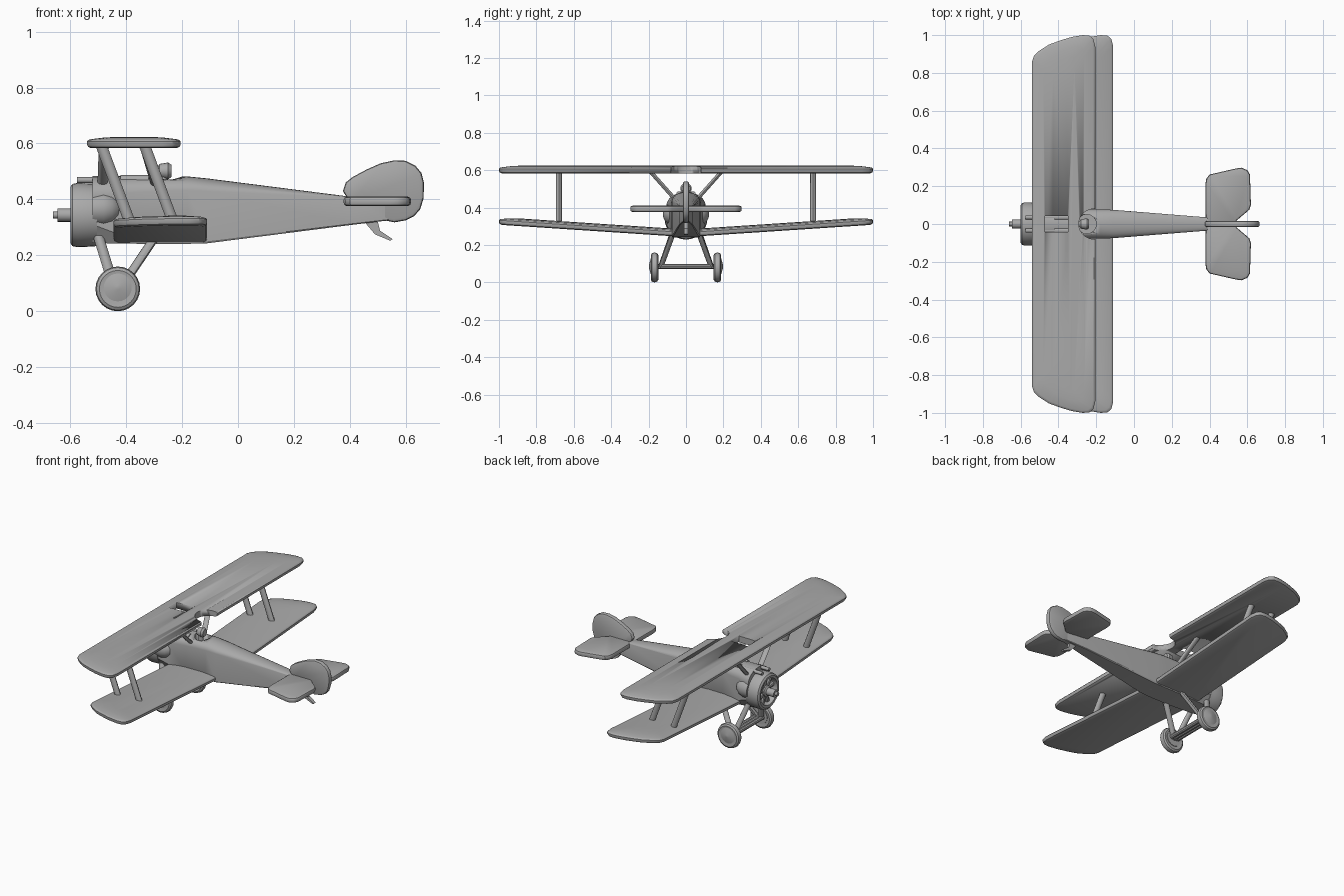
import bpy, bmesh, math
from mathutils import Vector

if bpy.data.objects.get("Cube"):
    bpy.data.objects.remove(bpy.data.objects["Cube"])

grey = bpy.data.materials.new("plain grey")
grey.use_nodes = True
COLOUR = (0.4, 0.4, 0.4, 1)
grey.diffuse_color = COLOUR
grey.node_tree.nodes["Principled BSDF"].inputs["Base Color"].default_value = COLOUR


def finish(name, bm, angle=35):
    bmesh.ops.recalc_face_normals(bm, faces=bm.faces)
    mesh = bpy.data.meshes.new(name)
    bm.to_mesh(mesh)
    bm.free()
    mesh.materials.append(grey)
    ob = bpy.data.objects.new(name, mesh)
    bpy.context.collection.objects.link(ob)
    bpy.ops.object.select_all(action='DESELECT')
    ob.select_set(True)
    bpy.context.view_layer.objects.active = ob
    bpy.ops.object.shade_smooth_by_angle(angle=math.radians(angle))
    return ob


def loft(name, loops, caps=True, angle=35, dihedral=0):
    """Skin a list of closed loops with equal point counts."""
    bm = bmesh.new()
    rows = [[bm.verts.new(p) for p in loop] for loop in loops]
    n = len(rows[0])
    for a, b in zip(rows, rows[1:]):
        for i in range(n):
            j = (i + 1) % n
            bm.faces.new((a[i], a[j], b[j], b[i]))
    if caps:
        bm.faces.new(rows[0])
        bm.faces.new(rows[-1])
    if dihedral:
        bmesh.ops.bisect_plane(bm, geom=bm.verts[:] + bm.edges[:] + bm.faces[:],
                               plane_co=(0, 0, 0), plane_no=(0, 1, 0))
        for v in bm.verts:
            v.co.z += dihedral * abs(v.co.y)
    return finish(name, bm, angle)


def plate(name, outline, rings, place, dihedral=0):
    """Rounded-edge plate: the outline shrunk by each ring's inset at its height."""
    us, vs = zip(*outline)
    cu, cv = (min(us) + max(us)) / 2, (min(vs) + max(vs)) / 2
    hu, hv = max(us) - cu, max(vs) - cv
    loops = [[place(cu + (u - cu) * (1 - d / hu), cv + (v - cv) * (1 - d / hv), h)
              for u, v in outline] for d, h in rings]
    return loft(name, loops, dihedral=dihedral)


def lathe(name, profile, centre, axis='X', sides=32, caps=True):
    """Turn (distance along axis, radius) pairs around an axis through centre."""
    loops = []
    for t, r in profile:
        ring = []
        for i in range(sides):
            a = math.tau * i / sides
            c, s = r * math.cos(a), r * math.sin(a)
            ring.append(Vector(centre) + Vector({'X': (t, c, s), 'Y': (c, t, s), 'Z': (c, s, t)}[axis]))
        loops.append(ring)
    return loft(name, loops, caps)


def strut(name, start, end, chord=0.036, thick=0.028, sides=8):
    """Streamlined bar with its chord along x, cut level at both ends."""
    loops = []
    for p in (start, end):
        loops.append([(p[0] + chord / 2 * math.cos(math.tau * i / sides),
                       p[1] + thick / 2 * math.sin(math.tau * i / sides), p[2])
                      for i in range(sides)])
    return loft(name, loops, angle=50)


def cut(target, cutter):
    bpy.context.view_layer.objects.active = target
    mod = target.modifiers.new("cut", 'BOOLEAN')
    mod.operation, mod.solver, mod.object = 'DIFFERENCE', 'EXACT', cutter
    bpy.ops.object.modifier_apply(modifier=mod.name)
    bpy.data.objects.remove(cutter)


# Wings
tip = [(-0.54, 0.86), (-0.53, 0.89), (-0.505, 0.915), (-0.45, 0.95), (-0.39, 0.972),
       (-0.33, 0.99), (-0.27, 1.0), (-0.235, 0.997), (-0.215, 0.98), (-0.205, 0.94)]
wing = tip + [(x, -y) for x, y in reversed(tip)]
section = [(0.015, -0.02), (0.004, -0.015), (0, -0.006), (0, 0.004),
           (0.004, 0.009), (0.012, 0.012), (0.06, 0.018), (0.11, 0.021)]
upper = plate("upper_wing", wing, section, lambda u, v, h: (u, v, 0.603 + h))
plate("lower_wing", wing, section, lambda u, v, h: (u + 0.095, v, 0.262 + h), dihedral=0.066)
cut(upper, lathe("cutout", [(0.5, 0.08), (0.7, 0.08)], (-0.212, 0, 0), 'Z'))
window = [(-0.47, -0.042), (-0.35, -0.042), (-0.35, 0.042), (-0.47, 0.042)]
cut(upper, loft("window", [[(x, y, z) for x, y in window] for z in (0.5, 0.7)]))

# Fuselage: x, bottom half width, half width, bottom, lower side, upper side, top
stations = [(-0.52, 0.06, 0.105, 0.245, 0.31, 0.41, 0.483),
            (-0.44, 0.065, 0.09, 0.242, 0.28, 0.42, 0.484),
            (-0.32, 0.072, 0.08, 0.241, 0.256, 0.428, 0.484),
            (-0.18, 0.072, 0.077, 0.241, 0.25, 0.433, 0.482),
            (-0.11, 0.07, 0.075, 0.243, 0.25, 0.43, 0.475),
            (0.4, 0.031, 0.034, 0.308, 0.312, 0.405, 0.41),
            (0.54, 0.013, 0.015, 0.325, 0.328, 0.392, 0.396)]
loops = []
for x, wb, w, zb, zl, zu, zt in stations:
    arc = [(x, w * math.cos(math.pi * i / 12), zu + (zt - zu) * math.sin(math.pi * i / 12))
           for i in range(13)]
    loops.append([(x, wb, zb), (x, w, zl)] + arc + [(x, -w, zl), (x, -wb, zb)])
body = loft("fuselage", loops, angle=30)
cut(body, lathe("cockpit_hole", [(0.4, 0.05), (0.6, 0.05)], (-0.25, 0, 0), 'Z'))
lathe("headrest", [(-0.29, 0.012), (-0.28, 0.025), (-0.25, 0.03), (-0.238, 0.022)],
      (0, 0, 0.502), sides=16)
strut("headrest_post", (-0.265, 0, 0.39), (-0.265, 0, 0.5), 0.03, 0.03)

# Engine cowl, cylinders and propeller shaft
ENGINE = (0, 0, 0.344)
lathe("cowl", [(-0.505, 0.08), (-0.505, 0.111), (-0.53, 0.113), (-0.575, 0.115), (-0.592, 0.111),
               (-0.6, 0.1), (-0.598, 0.085), (-0.585, 0.082), (-0.525, 0.08)], ENGINE, caps=False)
lathe("engine_plate", [(-0.535, 0.09), (-0.52, 0.09)], ENGINE)
for i in range(9):
    a = math.tau * i / 9
    d = Vector((0, math.sin(a), math.cos(a)))
    side = Vector((0, d.z, -d.y))
    ring = [(0.016 * math.cos(math.tau * k / 10), 0.016 * math.sin(math.tau * k / 10))
            for k in range(10)]
    loft("engine_cylinder", [[Vector((-0.562 + p, 0, ENGINE[2])) + side * q + d * r
                              for p, q in ring] for r in (0.02, 0.085)])
lathe("propeller_shaft", [(-0.53, 0.035), (-0.585, 0.035), (-0.592, 0.024), (-0.645, 0.024),
                          (-0.645, 0.012), (-0.662, 0.012)], ENGINE, sides=16)

# Tail
thin = [(0.012, -0.017), (0.003, -0.013), (0, -0.006), (0, 0.006), (0.003, 0.013), (0.012, 0.017)]
half_tail = [(0.38, 0), (0.378, 0.21), (0.383, 0.24), (0.4, 0.262), (0.54, 0.294), (0.57, 0.298),
             (0.6, 0.285), (0.614, 0.262), (0.619, 0.1), (0.61, 0.075), (0.545, 0.02), (0.53, 0)]
for s in (1, -1):
    plate("tailplane", half_tail, thin, lambda u, v, h: (u, s * v, 0.393 + h))
fin = [(0.375, 0.43), (0.385, 0.46), (0.41, 0.48), (0.46, 0.507), (0.51, 0.529), (0.56, 0.54),
       (0.6, 0.538), (0.635, 0.52), (0.656, 0.495), (0.665, 0.46), (0.664, 0.405), (0.652, 0.365),
       (0.63, 0.34), (0.6, 0.325), (0.56, 0.318), (0.5, 0.33), (0.4, 0.39)]
plate("fin_and_rudder", fin, thin, lambda u, v, h: (u, h, v))
skid = [(0.452, 0.32), (0.49, 0.275), (0.545, 0.252), (0.553, 0.258), (0.508, 0.288), (0.5, 0.32)]
loft("tail_skid", [[(x, y, z) for x, z in skid] for y in (-0.01, 0.01)])

for s in (1, -1):
    # Wing struts
    for x in (-0.49, -0.335):
        strut("wing_strut", (x, s * 0.68, 0.595), (x + 0.11, s * 0.68, 0.3), 0.042, 0.032)
    strut("front_centre_strut", (-0.48, s * 0.19, 0.592), (-0.485, s * 0.055, 0.44))
    strut("rear_centre_strut", (-0.335, s * 0.19, 0.592), (-0.29, s * 0.055, 0.44))
    # Engine side fairing and gun
    lathe("side_fairing", [(-0.52, 0.06), (-0.48, 0.062), (-0.45, 0.052), (-0.43, 0.036), (-0.415, 0.01)],
          (0, s * 0.062, 0.365), sides=20)
    lathe("gun", [(-0.575, 0.011), (-0.42, 0.011), (-0.42, 0.018), (-0.32, 0.018)],
          (0, s * 0.035, 0.469), sides=12)
    # Landing gear
    strut("front_leg", (-0.5, s * 0.07, 0.27), (-0.44, s * 0.138, 0.075), 0.038, 0.03)
    strut("rear_leg", (-0.3, s * 0.07, 0.26), (-0.425, s * 0.138, 0.075), 0.038, 0.03)
    tyre = [(-0.018, 0.055), (-0.02, 0.066), (-0.014, 0.076), (0, 0.08), (0.014, 0.076), (0.02, 0.066), (0.018, 0.055)]
    lathe("tyre", tyre, (-0.43, s * 0.168, 0.08), 'Y', 24)
    lathe("hub", [(-s * 0.022, 0.05), (s * 0.018, 0.05), (s * 0.03, 0.008)],
          (-0.43, s * 0.168, 0.085), 'Y', 24)
for dx in (-0.022, 0.022):
    lathe("axle_bar", [(-0.14, 0.014), (0.14, 0.014)], (-0.43 + dx, 0, 0.085), 'Y', 10)
lathe("axle", [(-0.17, 0.014), (0.17, 0.014)], (-0.43, 0, 0.085), 'Y', 10)
